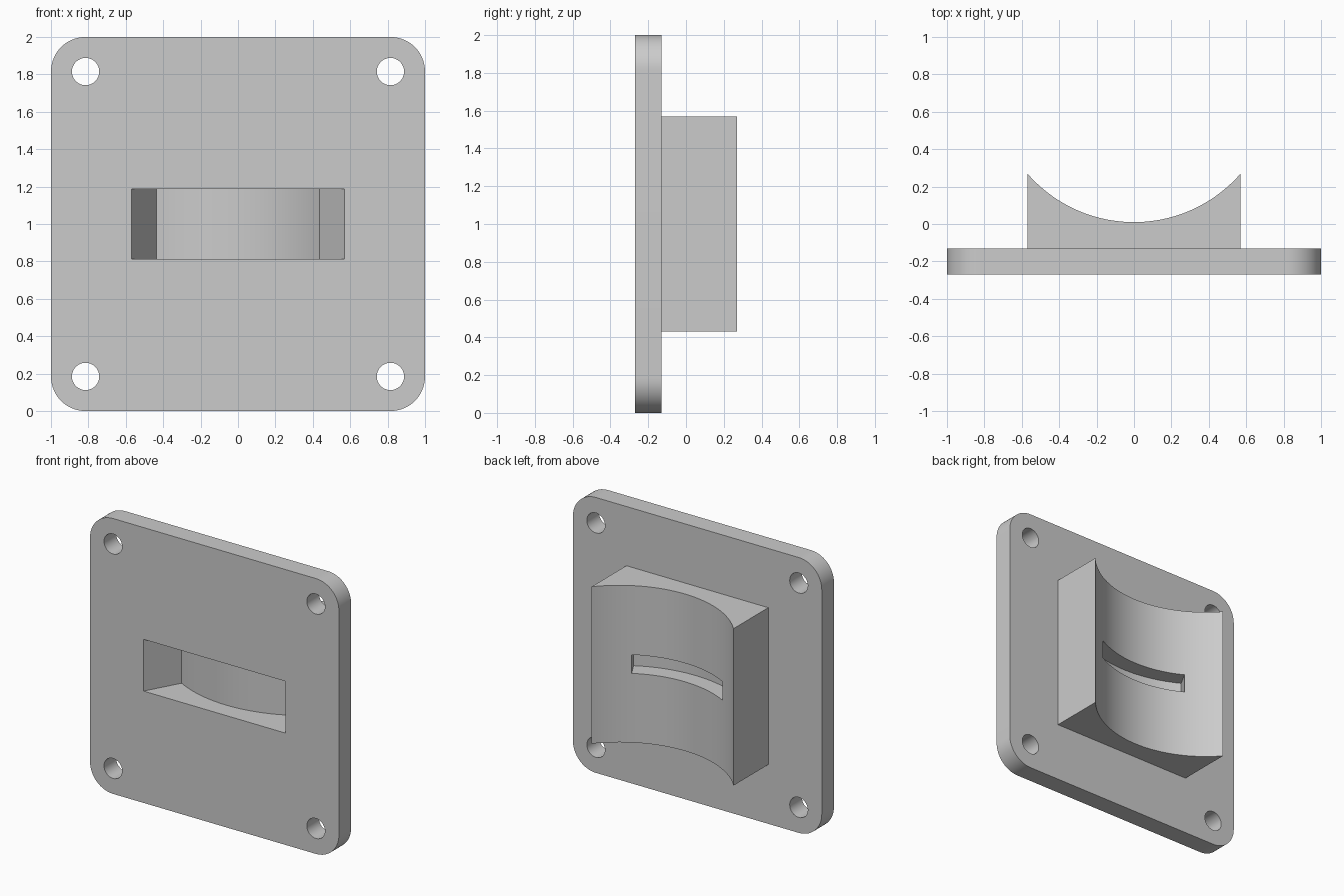
import bpy, bmesh, math
from mathutils import Vector

cube = bpy.data.objects.get("Cube")
if cube:
    bpy.data.objects.remove(cube, do_unlink=True)

grey = bpy.data.materials.new("plain_grey")
grey.use_nodes = True
COLOUR = (0.6, 0.6, 0.6, 1)
grey.diffuse_color = COLOUR
grey.node_tree.nodes["Principled BSDF"].inputs["Base Color"].default_value = COLOUR

# Main dimensions
FRONT, PLATE_BACK, TIP = -0.27, -0.13, 0.27
MID, HOLE = 1.0, 0.815
AXIS_Y, RADIUS = 0.765, 0.755      # cradle cylinder axis and radius
SPREAD = math.atan2(0.57, AXIS_Y - FRONT)


def arc(cx, cy, r, start, end, steps):
    return [(cx + r * math.cos(start + (end - start) * i / steps),
             cy + r * math.sin(start + (end - start) * i / steps))
            for i in range(steps + 1)]


def prism(name, points, low, high, axis):
    """Extrude an outline along z (x, y points) or y (x, z points)."""
    bm = bmesh.new()
    place = (lambda p: (p[0], p[1], low)) if axis == "z" else (lambda p: (p[0], low, p[1]))
    face = bm.faces.new([bm.verts.new(place(p)) for p in points])
    new = bmesh.ops.extrude_face_region(bm, geom=[face])["geom"]
    step = Vector((0, 0, high - low)) if axis == "z" else Vector((0, high - low, 0))
    bmesh.ops.translate(bm, vec=step, verts=[v for v in new if isinstance(v, bmesh.types.BMVert)])
    bmesh.ops.recalc_face_normals(bm, faces=bm.faces)
    mesh = bpy.data.meshes.new(name)
    bm.to_mesh(mesh)
    bm.free()
    mesh.materials.append(grey)
    obj = bpy.data.objects.new(name, mesh)
    bpy.context.collection.objects.link(obj)
    return obj


def combine(target, tool, operation):
    bpy.context.view_layer.objects.active = target
    mod = target.modifiers.new(operation.lower(), "BOOLEAN")
    mod.object, mod.operation, mod.solver = tool, operation, "EXACT"
    bpy.ops.object.modifier_apply(modifier=mod.name)
    bpy.data.objects.remove(tool, do_unlink=True)


def sector(name, inner, outer, height):
    """Ring sector around the cradle axis, with radial end walls."""
    down = -math.pi / 2
    outline = (arc(0, AXIS_Y, inner, down - SPREAD, down + SPREAD, 32)
               + arc(0, AXIS_Y, outer, down + SPREAD, down - SPREAD, 32))
    return prism(name, outline, MID - height / 2, MID + height / 2, "z")


# Plate with rounded corners
outline = []
for i, (sx, sz) in enumerate([(1, 1), (-1, 1), (-1, -1), (1, -1)]):
    outline += arc(sx * HOLE, MID + sz * HOLE, 1 - HOLE,
                   i * math.pi / 2, (i + 1) * math.pi / 2, 16)
body = prism("mounting_plate_with_cradle", outline, FRONT, PLATE_BACK, "y")

# Cradle block with a concave back
edge = math.asin(0.57 / RADIUS)
cradle = [(0.57, -0.2), (-0.57, -0.2)] + arc(
    0, AXIS_Y, RADIUS, -math.pi / 2 - edge, -math.pi / 2 + edge, 48)
combine(body, prism("cradle_block", cradle, 0.43, 1.57, "z"), "UNION")

# Corner screw holes
for sx in (-1, 1):
    for sz in (-1, 1):
        ring = arc(sx * HOLE, MID + sz * HOLE, 0.073, 0, 2 * math.pi, 32)[:-1]
        combine(body, prism("hole_cutter", ring, FRONT - 0.1, PLATE_BACK + 0.1, "y"), "DIFFERENCE")

# Wide front pocket and narrow back slot, separated by a thin curved wall
combine(body, sector("pocket_cutter", 0.902, 1.4, 0.376), "DIFFERENCE")
combine(body, sector("slot_cutter", 0.7, 0.875, 0.135), "DIFFERENCE")

bpy.ops.object.select_all(action="DESELECT")
body.select_set(True)
bpy.context.view_layer.objects.active = body
bpy.ops.object.shade_smooth_by_angle(angle=math.radians(30))
